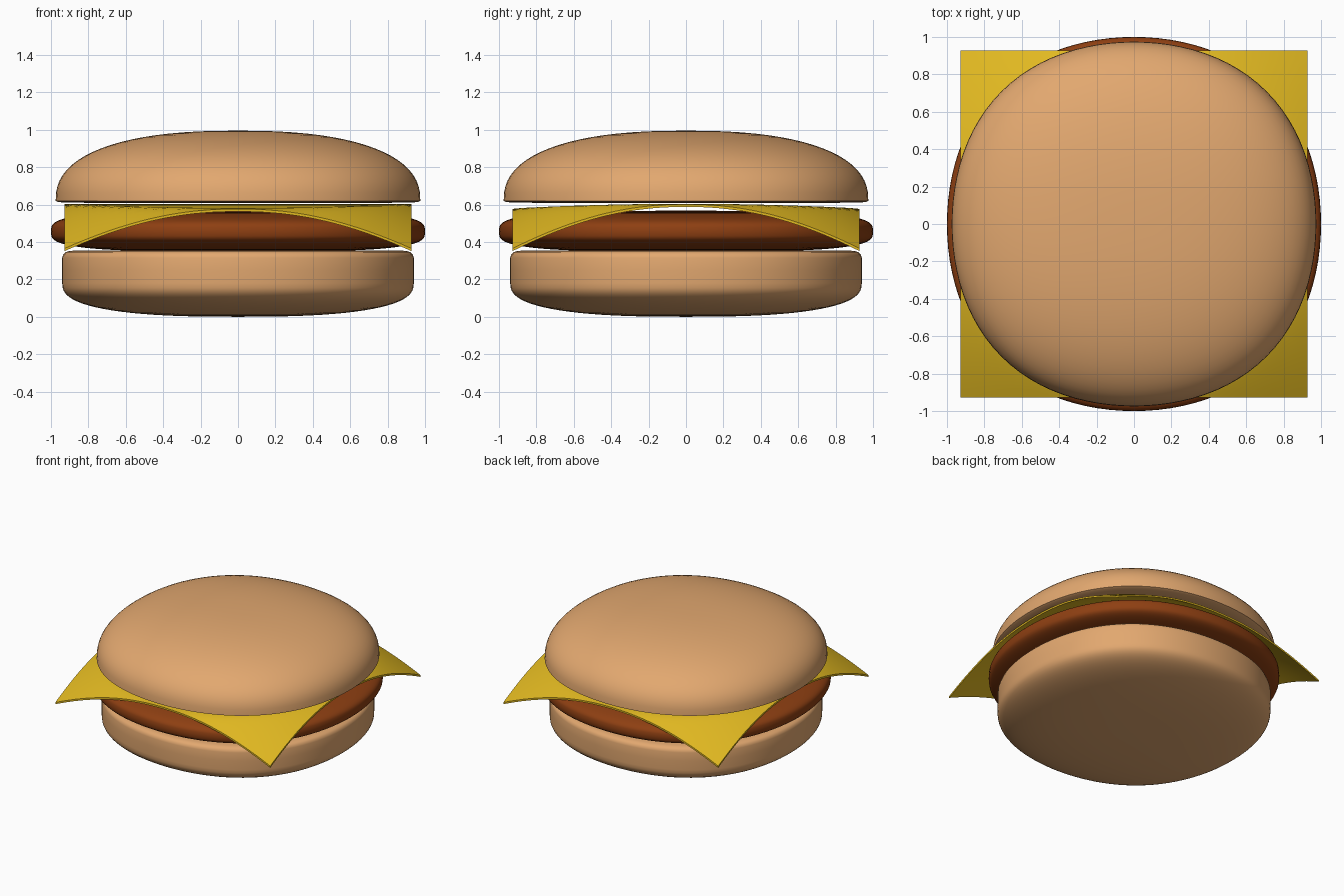
import bpy, bmesh
from math import cos, sin, pi, hypot

if "Cube" in bpy.data.objects:
    bpy.data.objects.remove(bpy.data.objects["Cube"])

SEG = 96


def material(name, rgb):
    m = bpy.data.materials.new(name)
    m.diffuse_color = (*rgb, 1)
    m.use_nodes = True
    m.node_tree.nodes["Principled BSDF"].inputs["Base Color"].default_value = m.diffuse_color
    return m


def finish(bm, name, mat, angle):
    bmesh.ops.recalc_face_normals(bm, faces=bm.faces)
    me = bpy.data.meshes.new(name)
    bm.to_mesh(me)
    bm.free()
    me.materials.append(mat)
    ob = bpy.data.objects.new(name, me)
    bpy.context.collection.objects.link(ob)
    bpy.ops.object.select_all(action='DESELECT')
    ob.select_set(True)
    bpy.context.view_layer.objects.active = ob
    bpy.ops.object.shade_smooth_by_angle(angle=angle)
    return ob


def arc(radius, z0, height, n, steps=20):
    """Superellipse quarter from the rim (radius, z0) to the axis."""
    pts = []
    for i in range(steps + 1):
        a = pi / 2 * i / steps
        r = radius * max(cos(a), 0) ** (2 / n)
        pts.append((r if i < steps else 0, z0 + height * sin(a) ** (2 / n)))
    return pts


def loft(name, profile, mat):
    """Turn a profile (axis to axis) into a slightly squarish round body."""
    bm = bmesh.new()
    rings = []
    for r, z in profile:
        if r < 1e-4:
            rings.append([bm.verts.new((0, 0, z))] * SEG)
            continue
        ring = []
        for k in range(SEG):
            t = 2 * pi * k / SEG
            q = r * (1 + 0.0143 * (1 - cos(4 * t)))
            ring.append(bm.verts.new((q * cos(t), q * sin(t), z)))
        rings.append(ring)
    for a, b in zip(rings, rings[1:]):
        for k in range(SEG):
            j = (k + 1) % SEG
            face = list(dict.fromkeys((a[k], a[j], b[j], b[k])))
            bm.faces.new(face)
    return finish(bm, name, mat, 0.7)


bun = material("bun_crust", (0.76, 0.39, 0.16))
meat = material("cooked_meat", (0.27, 0.05, 0.006))
yellow = material("cheese_yellow", (0.75, 0.48, 0.015))

# Bottom bun: rounded underside, straight wall, soft upper rim
loft("bottom_bun",
     arc(0.94, 0.18, -0.18, 2.6)[::-1]
     + [(0.94, 0.25), (0.94, 0.315), (0.935, 0.333), (0.922, 0.345),
        (0.90, 0.352), (0.85, 0.355), (0.5, 0.356), (0, 0.356)], bun)

# Patty: flattened disc with a round edge
loft("patty",
     arc(1.0, 0.455, -0.107, 3.3)[::-1] + arc(1.0, 0.455, 0.112, 3.3)[1:], meat)

# Top bun: dome with a nearly flat underside
loft("top_bun",
     [(0, 0.607), (0.5, 0.608), (0.9, 0.61), (0.96, 0.613)]
     + arc(0.975, 0.62, 0.375, 2.4), bun)

# Cheese slice: square sheet with drooping corners
HALF = 0.928
bm = bmesh.new()
bmesh.ops.create_grid(bm, x_segments=40, y_segments=40, size=HALF)
for v in bm.verts:
    x, y = v.co.x, v.co.y
    t = max(0, (hypot(x, y) - 0.92) / (HALF * 2 ** 0.5 - 0.92))
    v.co.z = 0.604 - 0.025 * (y / HALF) ** 2 - 0.214 * t ** 1.15
top_faces = bm.faces[:]
low = bmesh.ops.extrude_face_region(bm, geom=top_faces, use_keep_orig=True)
for e in low["geom"]:
    if isinstance(e, bmesh.types.BMVert):
        e.co.z -= 0.014
finish(bm, "cheese_slice", yellow, 0.7)
